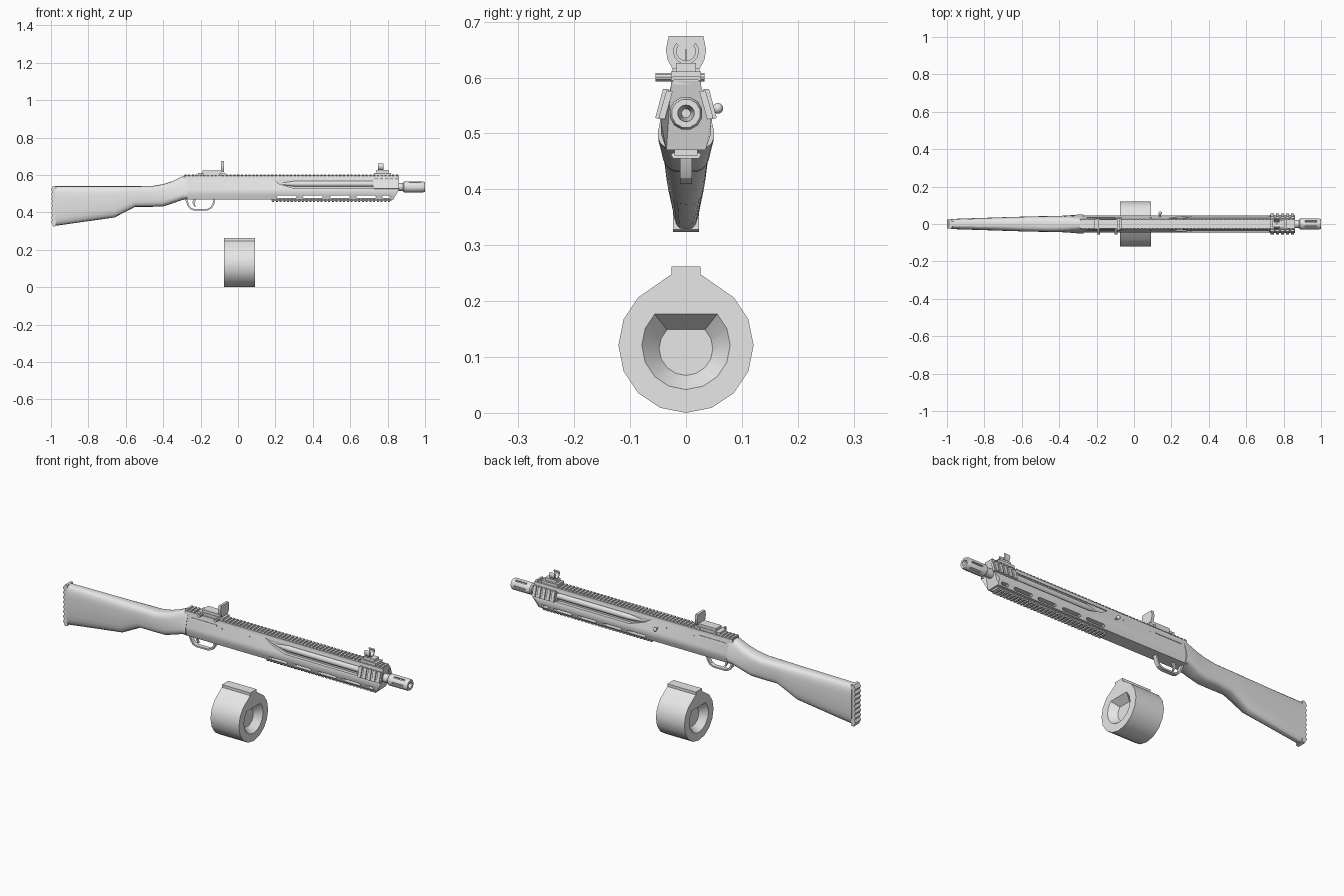
import bpy, bmesh, math
from mathutils import Vector

if "Cube" in bpy.data.objects:
    bpy.data.objects.remove(bpy.data.objects["Cube"])

grey = bpy.data.materials.new("plain grey")
grey.diffuse_color = (0.8, 0.8, 0.8, 1)
grey.use_nodes = True
grey.node_tree.nodes["Principled BSDF"].inputs["Base Color"].default_value = grey.diffuse_color


# ---------- helpers ----------
def finish(name, bm):
    bmesh.ops.recalc_face_normals(bm, faces=bm.faces)
    me = bpy.data.meshes.new(name)
    bm.to_mesh(me)
    bm.free()
    me.materials.append(grey)
    ob = bpy.data.objects.new(name, me)
    bpy.context.collection.objects.link(ob)
    return ob


def loft(bm, rings):
    rows = [[bm.verts.new(p) for p in r] for r in rings]
    n = len(rows[0])
    for a, b in zip(rows, rows[1:]):
        for i in range(n):
            bm.faces.new((a[i], a[(i + 1) % n], b[(i + 1) % n], b[i]))
    bm.faces.new(rows[0])
    bm.faces.new(rows[-1][::-1])


def prism(bm, pts, axis, lo, hi):
    """Extrude a (y,z) profile along x or an (x,z) profile along y."""
    put = (lambda t, p: (t, *p)) if axis == 'x' else (lambda t, p: (p[0], t, p[1]))
    loft(bm, [[put(t, p) for p in pts] for t in (lo, hi)])


def box(bm, x0, x1, y0, y1, z0, z1):
    prism(bm, [(y0, z0), (y1, z0), (y1, z1), (y0, z1)], 'x', x0, x1)


def circle(cu, cz, r, n, a0=0.0, sweep=360.0, closed=True):
    d = n if closed else n - 1
    return [(cu + r * math.cos(math.radians(a0 + sweep * i / d)),
             cz + r * math.sin(math.radians(a0 + sweep * i / d))) for i in range(n)]


def mirrored(pts):
    return pts + [(-y, z) for y, z in reversed(pts) if abs(y) > 1e-6]


def select(ob):
    bpy.ops.object.select_all(action='DESELECT')
    ob.select_set(True)
    bpy.context.view_layer.objects.active = ob


def cut(ob, bm):
    cutter = finish("cutter", bm)
    cutter.hide_render = True
    m = ob.modifiers.new("cut", 'BOOLEAN')
    m.operation, m.solver, m.object = 'DIFFERENCE', 'EXACT', cutter
    select(ob)
    bpy.ops.object.modifier_apply(modifier=m.name)
    bpy.data.objects.remove(cutter)


# ---------- receiver and handguard ----------
section = mirrored([(.035, .47), (.045, .5), (.045, .52), (.027, .585), (.027, .594)])
bm = bmesh.new()
loft(bm, [[(-.29, y, z) for y, z in section],
          [(.83 if z < .51 else .86, y, z) for y, z in section]])
receiver = finish("receiver_and_handguard", bm)

bm = bmesh.new()
for x0, x1 in ((.205, .315), (.345, .455), (.49, .6), (.63, .74), (.77, .815)):
    prism(bm, [(x0, .483), (x0 + .008, .476), (x1 - .008, .476), (x1, .483),
               (x1 - .008, .49), (x0 + .008, .49)], 'y', -.1, .1)
cut(receiver, bm)
for s in (-1, 1):       # long side scoops
    bm = bmesh.new()
    prism(bm, [(.18, .576), (.22, .553), (.3, .528), (.722, .528), (.722, .576)], 'y', s * .025, s * .09)
    cut(receiver, bm)

# tubes lying in the scoops
bm = bmesh.new()
for s in (-1, 1):
    loft(bm, [[(x, y, z) for y, z in circle(s * .022, .553, r, 16)]
              for x, r in ((.24, .006), (.31, .016), (.725, .016))])
finish("side_tubes", bm)

# ---------- stock ----------
bm = bmesh.new()
rings = []
for x, zb, zt, w, k in ((-.978, .328, .54, .027, -.05), (-.66, .373, .54, .037, -.08),
                        (-.55, .43, .54, .041, 0), (-.46, .43, .541, .042, 0),
                        (-.40, .432, .551, .043, .05), (-.35, .448, .567, .044, .15),
                        (-.3, .466, .592, .045, .3), (-.27, .471, .593, .044, .35)):
    ring = []
    for i in range(24):
        a = math.tau * i / 24
        c, v = (math.copysign(abs(f) ** .6, f) for f in (math.cos(a), math.sin(a)))
        ring.append((x, w * c * (1 - k * v), (zb + zt) / 2 + v * (zt - zb) / 2))
    rings.append(ring)
loft(bm, rings)
finish("stock", bm)

# scalloped butt pad
back = [(-.992 - .008 * (i % 2), .335 + .2 * i / 16) for i in range(17)]
bm = bmesh.new()
prism(bm, back + [(-.988, .541), (-.974, .541), (-.974, .328), (-.988, .324)], 'y', -.023, .023)
finish("butt_pad", bm)

# ---------- rails ----------
bm = bmesh.new()
box(bm, -.29, .86, -.022, .022, .588, .597)
for i in range(57):
    x = -.287 + .0202 * i
    prism(bm, mirrored([(.022, .593), (.028, .597), (.024, .602)]), 'x', x, x + .011)
finish("top_rail", bm)

bm = bmesh.new()
box(bm, .18, .82, -.021, .021, .461, .472)
for i in range(32):
    x = .182 + .02 * i
    prism(bm, mirrored([(.022, .466), (.027, .462), (.023, .455)]), 'x', x, x + .011)
finish("bottom_rail", bm)

bm = bmesh.new()
for s in (-1, 1):
    prism(bm, [(s * y, z) for y, z in ((.038, .525), (.049, .528), (.035, .577), (.024, .575))], 'x', .727, .862)
    for i in range(5):
        x = .731 + .027 * i
        prism(bm, [(s * y, z) for y, z in ((.042, .524), (.055, .528), (.041, .58), (.03, .579))], 'x', x, x + .017)
finish("side_rails", bm)

# ---------- barrel and muzzle ----------
bm = bmesh.new()
prism(bm, circle(0, .536, .022, 16), 'x', .8, .9)
finish("barrel", bm)

bm = bmesh.new()
loft(bm, [[(x, y, z) for y, z in circle(0, .536, r, 12, 15)]
          for x, r in ((.882, .024), (.888, .030), (.99, .030), (1, .026))])
muzzle = finish("muzzle_device", bm)
bm = bmesh.new()
loft(bm, [[(x, y, z) for y, z in circle(0, .536, r, 16)] for x, r in ((.9, .008), (1.002, .015))])
cut(muzzle, bm)
bm = bmesh.new()
for i in range(6):
    a = math.radians(60 * i)
    u, t = Vector((math.cos(a), math.sin(a))), Vector((-math.sin(a), math.cos(a)))
    pts = [u * r + t * w + Vector((0, .536)) for r, w in ((.022, -.004), (.04, -.004), (.04, .004), (.022, .004))]
    prism(bm, [tuple(p) for p in pts], 'x', .915, .978)
cut(muzzle, bm)

# ---------- trigger group ----------
outer = [(-.285, .475), (-.268, .432), (-.255, .417), (-.235, .41), (-.165, .41), (-.142, .42), (-.128, .442), (-.12, .475)]
inner = [(-.128, .475), (-.136, .446), (-.147, .427), (-.167, .418), (-.233, .418), (-.249, .423), (-.26, .436), (-.274, .475)]
bm = bmesh.new()
prism(bm, outer + inner, 'y', -.011, .011)
finish("trigger_guard", bm)
bm = bmesh.new()
prism(bm, [(-.222, .475), (-.232, .45), (-.226, .428), (-.233, .43), (-.243, .45), (-.24, .475)], 'y', -.005, .005)
finish("trigger", bm)

# ---------- sights ----------
bm = bmesh.new()
box(bm, -.215, -.068, -.027, .027, .596, .611)
box(bm, -.19, -.085, -.024, .024, .609, .625)
finish("rear_sight_base", bm)
bm = bmesh.new()
for x in (-.19, -.095):
    prism(bm, circle(x, .601, .008, 10), 'y', -.055, .033)
finish("rear_sight_screws", bm)
bm = bmesh.new()
prism(bm, mirrored([(.024, .615), (.033, .632), (.036, .65), (.031, .674)]), 'x', -.09, -.076)
finish("rear_sight_leaf", bm)

bm = bmesh.new()
box(bm, .728, .818, -.027, .027, .596, .611)
box(bm, .74, .805, -.018, .018, .609, .626)
arc = circle(0, .647, .023, 13, 140, 260, False) + circle(0, .647, .017, 13, 40, -260, False)
prism(bm, arc, 'x', .748, .778)
box(bm, .758, .768, -.002, .002, .622, .65)
finish("front_sight", bm)

# ---------- small receiver parts ----------
bm = bmesh.new()
prism(bm, circle(.14, .545, .005, 10), 'y', .03, .057)
for v in bmesh.ops.create_uvsphere(bm, u_segments=12, v_segments=8, radius=.0095)["verts"]:
    v.co += Vector((.14, .057, .545))
finish("charging_handle", bm)
bm = bmesh.new()
for s in (-1, 1):
    for x in (-.07, .09):
        prism(bm, circle(x, .56, .004, 8), 'y', s * .02, s * .036)
    prism(bm, [(s * y, z) for y, z in ((.03, .562), (.036, .562), (.034, .57), (.028, .57))], 'x', -.25, -.1)
finish("pins_and_side_bars", bm)

# ---------- drum magazine ----------
half = circle(0, .121, .121, 7, -90, 135, False)
bm = bmesh.new()
prism(bm, mirrored(half + [(.026, .248), (.026, .262)]), 'x', -.075, .09)
drum = finish("drum_magazine", bm)
for face, d in ((.09, -1), (-.075, 1)):     # tapered round recess in each end
    bm = bmesh.new()
    loft(bm, [[(x, y, z) for y, z in circle(0, cz, r, 13, 45, -270, False)]
              for x, r, cz in ((face - d * .001, .080, .121), (face + d * .035, .048, .115))])
    cut(drum, bm)

# ---------- shading ----------
for ob in list(bpy.context.scene.objects):
    select(ob)
    bpy.ops.object.shade_smooth_by_angle(angle=math.radians(31))
